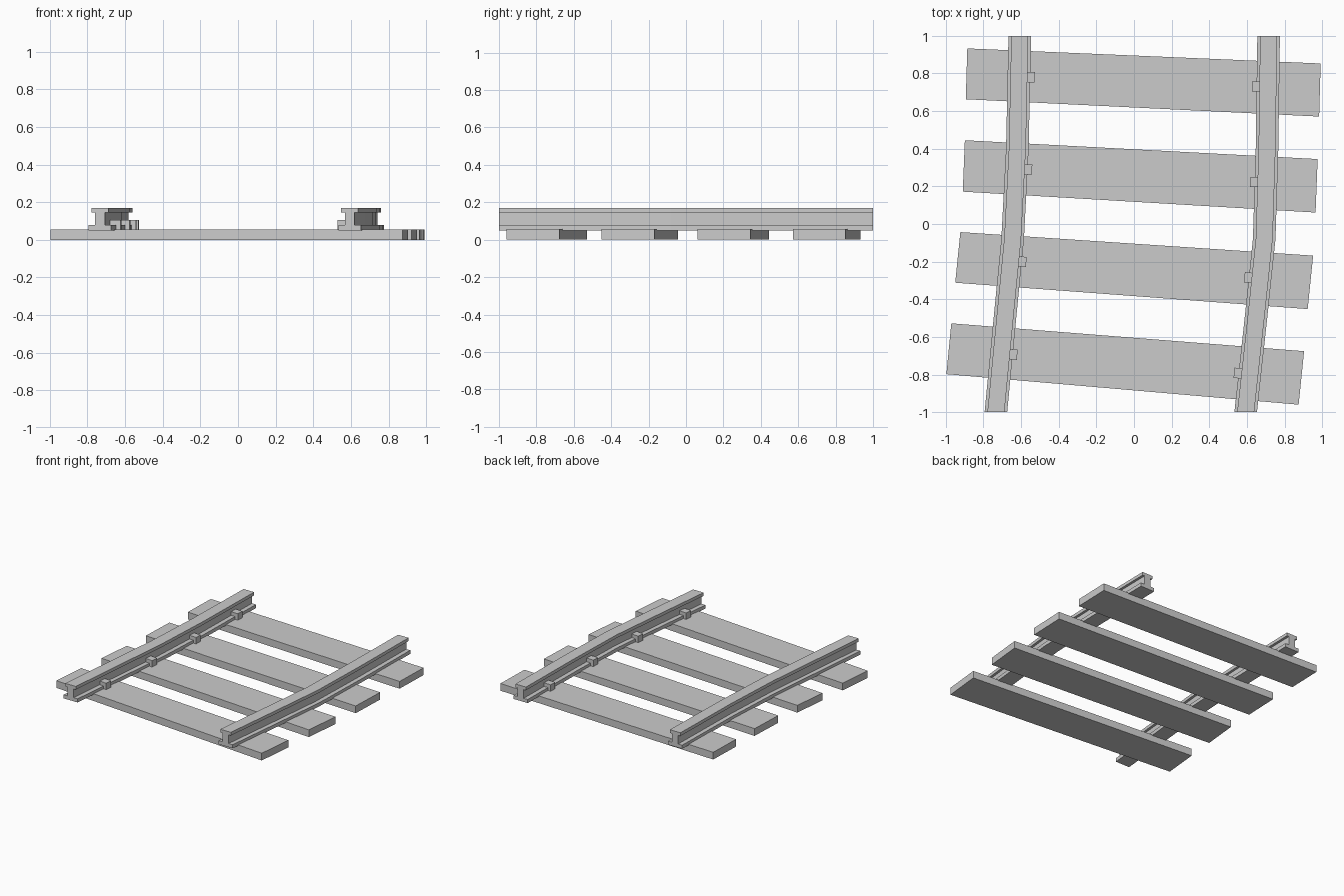
import bpy, bmesh

if "Cube" in bpy.data.objects:
    bpy.data.objects.remove(bpy.data.objects["Cube"])

# Rail centre lines as (y, x), gently bending
LEFT = [(-1, -0.734), (-0.5, -0.686), (-0.08, -0.645), (0.4, -0.620), (1, -0.607)]
RIGHT = [(-1, 0.5935), (-0.5, 0.648), (-0.08, 0.692), (0.4, 0.707), (1, 0.7155)]

# Half of the I-beam section as (x, z), mirrored to the other side
HALF = [(0.06, 0.05), (0.06, 0.078), (0.026, 0.078), (0.026, 0.145), (0.045, 0.145), (0.045, 0.17)]
SECTION = HALF + [(-x, z) for x, z in reversed(HALF)]


def loft(name, rings):
    """Closed solid through rings of points with equal counts."""
    bm = bmesh.new()
    vs = [[bm.verts.new(p) for p in ring] for ring in rings]
    n = len(vs[0])
    for a, b in zip(vs, vs[1:]):
        for i in range(n):
            j = (i + 1) % n
            bm.faces.new((a[i], a[j], b[j], b[i]))
    bm.faces.new(vs[0][::-1])
    bm.faces.new(vs[-1])
    bmesh.ops.recalc_face_normals(bm, faces=bm.faces)
    me = bpy.data.meshes.new(name)
    bm.to_mesh(me)
    bm.free()
    ob = bpy.data.objects.new(name, me)
    bpy.context.collection.objects.link(ob)
    return ob


def prism(name, outline, z0, z1):
    return loft(name, [[(x, y, z) for x, y in outline] for z in (z0, z1)])


def centre(path, y):
    for (y0, x0), (y1, x1) in zip(path, path[1:]):
        if y <= y1:
            return x0 + (x1 - x0) * (y - y0) / (y1 - y0)
    return path[-1][1]


# Sleepers, slightly fanned along the bend
SLEEPERS = [
    [(-0.886, 0.933), (0.992, 0.853), (0.984, 0.571), (-0.894, 0.663)],
    [(-0.899, 0.445), (0.976, 0.345), (0.965, 0.061), (-0.910, 0.172)],
    [(-0.923, -0.043), (0.952, -0.168), (0.923, -0.452), (-0.950, -0.312)],
    [(-0.971, -0.528), (0.904, -0.676), (0.875, -0.960), (-0.997, -0.798)],
]
for i, quad in enumerate(SLEEPERS):
    prism(f"sleeper_{i + 1}", quad, 0, 0.056)

# Rails and the clips on their inner sides
for side, path, s, clip_ys in (("left", LEFT, 1, (0.78, 0.29, -0.20, -0.693)),
                               ("right", RIGHT, -1, (0.73, 0.223, -0.285, -0.793))):
    loft(f"{side}_rail", [[(x + px, y, z) for px, z in SECTION] for y, x in path])
    for i, yc in enumerate(clip_ys):
        x = centre(path, yc)
        k = (centre(path, yc + 0.05) - centre(path, yc - 0.05)) / 0.1
        outline = [(x + s * u + k * v, yc + v - k * s * (u - 0.06))
                   for u, v in ((0.024, -0.027), (0.084, -0.027), (0.084, 0.027), (0.024, 0.027))]
        prism(f"{side}_clip_{i + 1}", outline, 0.055, 0.106)
